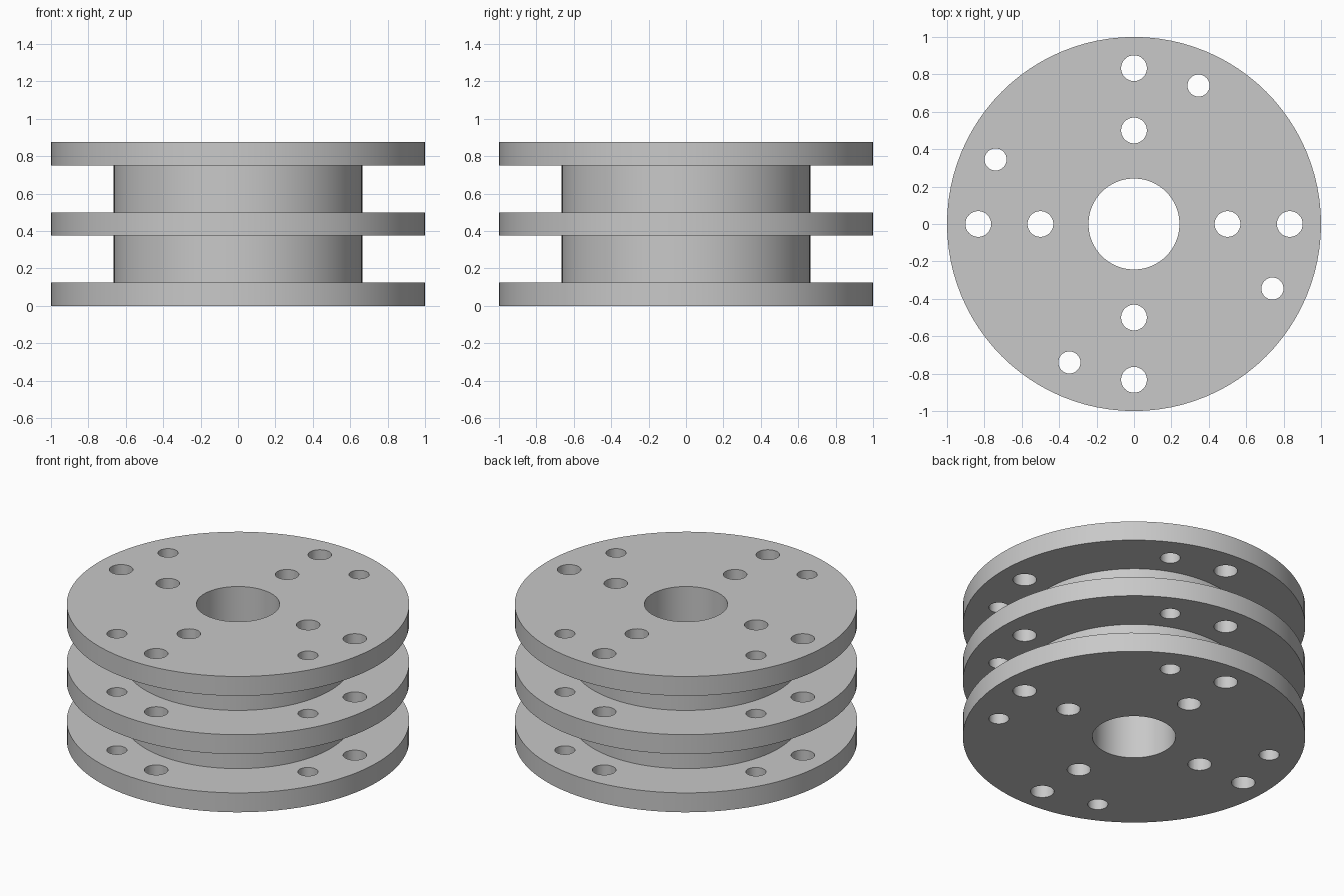
import bpy, bmesh, math
from mathutils import Matrix, Vector

if "Cube" in bpy.data.objects:
    bpy.data.objects.remove(bpy.data.objects["Cube"])

BORE, HUB, RIM = 0.243, 0.665, 1.0
THICK, GAP = 0.125, 0.25      # flange thickness, hub height between flanges
SEGMENTS = 96

grey = bpy.data.materials.new("machined_grey")
grey.diffuse_color = (0.58, 0.58, 0.58, 1)
grey.use_nodes = True
grey.node_tree.nodes["Principled BSDF"].inputs["Base Color"].default_value = grey.diffuse_color


def make_object(name, bm):
    bmesh.ops.recalc_face_normals(bm, faces=bm.faces)
    mesh = bpy.data.meshes.new(name)
    bm.to_mesh(mesh)
    bm.free()
    obj = bpy.data.objects.new(name, mesh)
    bpy.context.collection.objects.link(obj)
    mesh.materials.append(grey)
    return obj


# Spool body: three flanges and two hubs, turned as one profile around the bore
profile = [(BORE, 0)]
for i in range(3):
    z = i * (THICK + GAP)
    if i:
        profile.append((HUB, z))
    profile += [(RIM, z), (RIM, z + THICK)]
    if i < 2:
        profile.append((HUB, z + THICK))
profile.append((BORE, 3 * THICK + 2 * GAP))

bm = bmesh.new()
verts = [bm.verts.new((r, 0, z)) for r, z in profile]
edges = [bm.edges.new((a, b)) for a, b in zip(verts, verts[1:] + verts[:1])]
bmesh.ops.spin(bm, geom=verts + edges, cent=(0, 0, 0), axis=(0, 0, 1),
               angle=math.tau, steps=SEGMENTS, use_merge=True)
bmesh.ops.remove_doubles(bm, verts=bm.verts, dist=1e-5)
spool = make_object("flanged_spool", bm)

# Drill pattern: (distance from centre, first angle, hole radius), four of each
bm = bmesh.new()
for dist, start, radius in ((0.5, 0, 0.069), (0.833, 0, 0.069), (0.8167, 65, 0.059)):
    for k in range(4):
        a = math.radians(start + 90 * k)
        pos = Vector((dist * math.cos(a), dist * math.sin(a), 0.44))
        bmesh.ops.create_cone(bm, cap_ends=True, segments=32, radius1=radius,
                              radius2=radius, depth=1.2,
                              matrix=Matrix.Translation(pos))
drills = make_object("hole_cutter", bm)
drills.hide_render = True

# Cut the bolt holes through the whole stack
bpy.context.view_layer.objects.active = spool
spool.select_set(True)
cut = spool.modifiers.new("bolt_holes", 'BOOLEAN')
cut.operation = 'DIFFERENCE'
cut.solver = 'EXACT'
cut.object = drills
bpy.ops.object.modifier_apply(modifier=cut.name)
bpy.data.objects.remove(drills)

bpy.ops.object.shade_smooth_by_angle(angle=math.radians(30))
